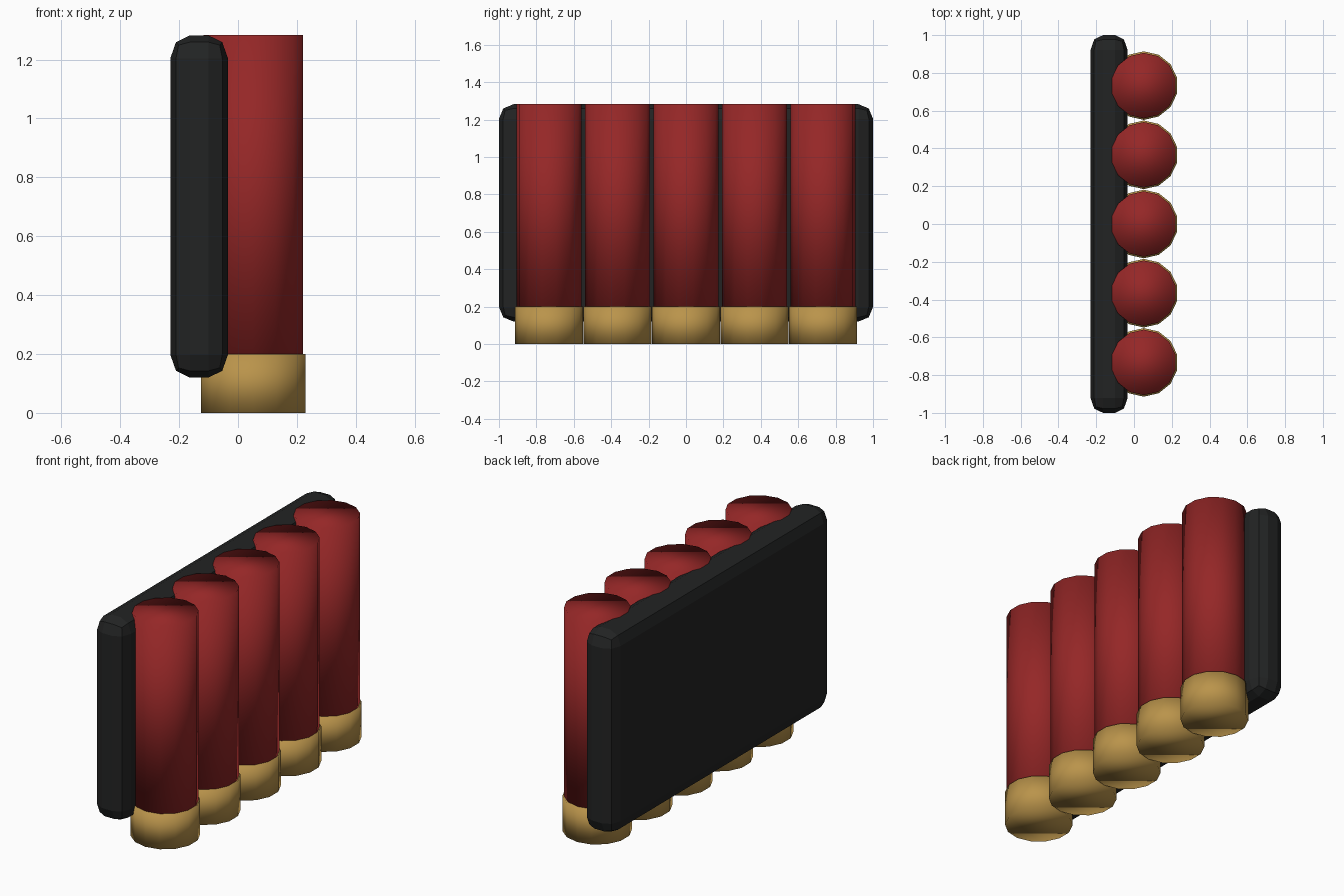
import bpy, bmesh
from mathutils import Matrix

if "Cube" in bpy.data.objects:
    bpy.data.objects.remove(bpy.data.objects["Cube"])


def material(name, rgb):
    m = bpy.data.materials.new(name)
    m.diffuse_color = (*rgb, 1)
    m.use_nodes = True
    m.node_tree.nodes["Principled BSDF"].inputs["Base Color"].default_value = m.diffuse_color
    return m


RED = material("red plastic", (0.30, 0.020, 0.020))
BRASS = material("brass", (0.49, 0.295, 0.07))
BLACK = material("black rubber", (0.016, 0.017, 0.017))


def add_object(name, bm, mat, smooth):
    mesh = bpy.data.meshes.new(name)
    bm.to_mesh(mesh)
    bm.free()
    for p in mesh.polygons:
        p.use_smooth = smooth
    mesh.materials.append(mat)
    ob = bpy.data.objects.new(name, mesh)
    bpy.context.collection.objects.link(ob)
    return ob


def cylinder(name, x, y, r, z0, z1, mat):
    # 14 sides, corners on the y axis, soft shading over the rims
    bm = bmesh.new()
    bmesh.ops.create_cone(bm, cap_ends=True, segments=14, radius1=r, radius2=r,
                          depth=z1 - z0,
                          matrix=Matrix.Translation((x, y, (z0 + z1) / 2)))
    return add_object(name, bm, mat, True)


# Row of five shells: brass base and red tube
for i in range(-2, 3):
    y = i * 0.3663
    cylinder(f"brass_base_{i + 3}", 0.0515, y, 0.1816, 0.0, 0.2, BRASS)
    cylinder(f"red_tube_{i + 3}", 0.0515, y, 0.1735, 0.19, 1.283, RED)

# Holder plate behind the shells, with a two-step bevel slightly squeezed in x
x0, x1, z0, z1, squeeze = -0.23, -0.034, 0.12, 1.282, 0.85
bm = bmesh.new()
bmesh.ops.create_cube(bm, size=1)
bmesh.ops.scale(bm, vec=((x1 - x0) / squeeze, 2.0, z1 - z0), verts=bm.verts)
bmesh.ops.bevel(bm, geom=bm.edges[:], offset=0.078, segments=2, profile=0.5,
                affect='EDGES')
bmesh.ops.scale(bm, vec=(squeeze, 1, 1), verts=bm.verts)
bmesh.ops.translate(bm, vec=((x0 + x1) / 2, 0, (z0 + z1) / 2), verts=bm.verts)
add_object("holder_plate", bm, BLACK, False)
